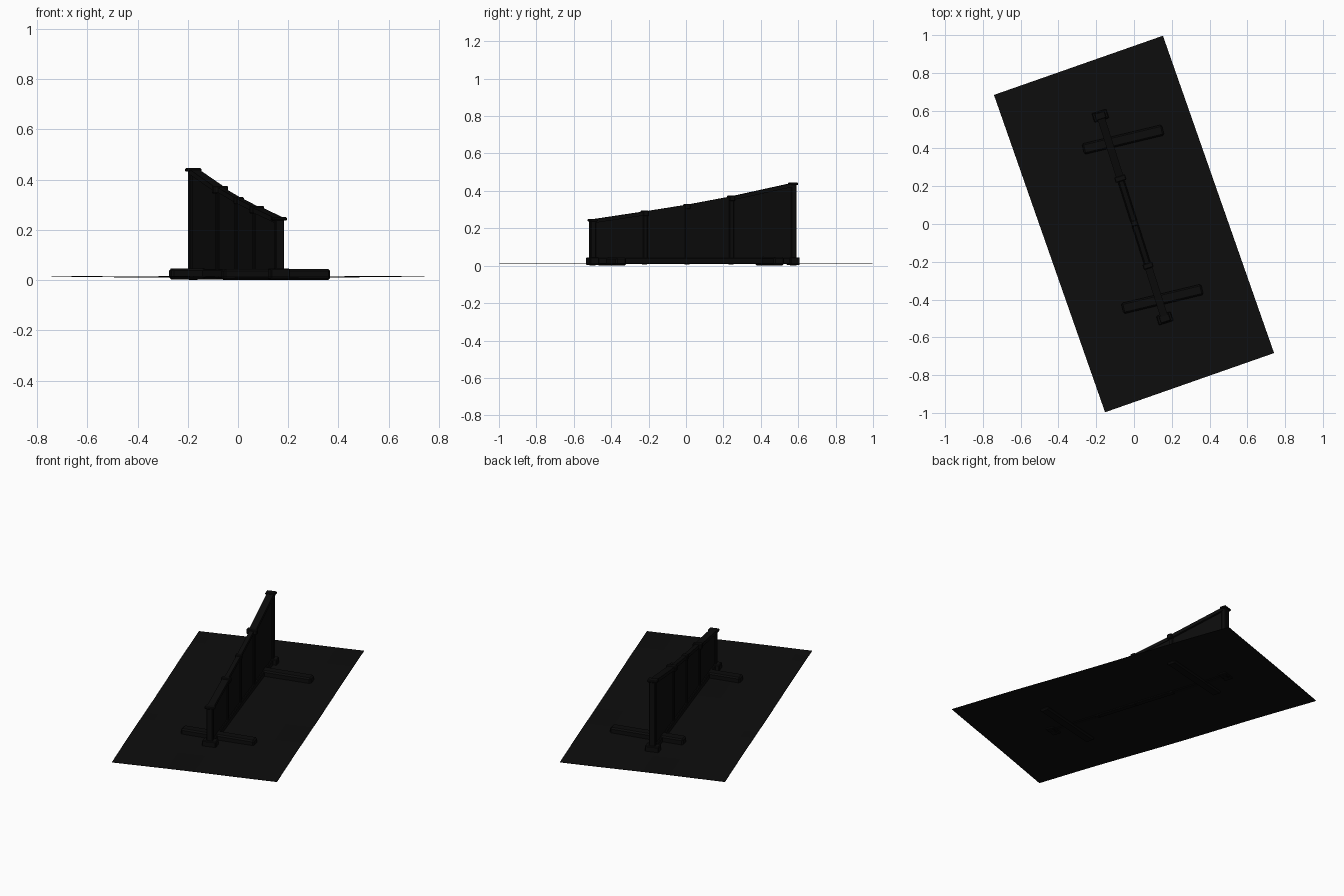
import bpy, bmesh, math
from mathutils import Vector, Matrix

cube = bpy.data.objects.get("Cube")
if cube:
    bpy.data.objects.remove(cube, do_unlink=True)


def material(name, value):
    m = bpy.data.materials.new(name)
    m.use_nodes = True
    col = (value, value, value, 1)
    m.diffuse_color = col
    m.node_tree.nodes["Principled BSDF"].inputs["Base Color"].default_value = col
    return m


GROUND = material("black ground", 0.004)
WOOD = material("black wood", 0.0035)

# Wall line on the ground, from its tall back end to its low front end
BACK, FRONT = Vector((-0.178, 0.573)), Vector((0.163, -0.5))
ALONG = (FRONT - BACK).normalized()
LENGTH = (FRONT - BACK).length
TURN = Matrix.Translation((BACK.x, BACK.y, 0)) @ Matrix.Rotation(
    math.atan2(ALONG.y, ALONG.x), 4, "Z")

# Top edge as (fraction along the wall, height)
TOP = [(0, 0.435), (0.31, 0.362), (0.53, 0.318), (0.74, 0.282), (1, 0.24)]


def top_at(f):
    for (a, za), (b, zb) in zip(TOP, TOP[1:]):
        if f <= b:
            return za + (zb - za) * (f - a) / (b - a)
    return TOP[-1][1]


def add(name, bm, mat, matrix):
    bmesh.ops.recalc_face_normals(bm, faces=bm.faces)
    me = bpy.data.meshes.new(name)
    bm.to_mesh(me)
    bm.free()
    me.materials.append(mat)
    ob = bpy.data.objects.new(name, me)
    ob.matrix_world = matrix
    bpy.context.collection.objects.link(ob)
    return ob


def box(name, center, size, matrix=TURN, bevel=0.004):
    bm = bmesh.new()
    bmesh.ops.create_cube(bm, size=1)
    bmesh.ops.scale(bm, vec=size, verts=bm.verts)
    bmesh.ops.translate(bm, vec=center, verts=bm.verts)
    bmesh.ops.bevel(bm, geom=bm.edges[:], offset=bevel, segments=1, affect="EDGES")
    return add(name, bm, WOOD, matrix)


def slab(name, outline, half):
    """Extrude an outline in the wall plane to both sides of the wall line."""
    bm = bmesh.new()
    face = bm.faces.new([bm.verts.new((s, -half, z)) for s, z in outline])
    new = bmesh.ops.extrude_face_region(bm, geom=[face])["geom"]
    verts = [v for v in new if isinstance(v, bmesh.types.BMVert)]
    bmesh.ops.translate(bm, vec=(0, 2 * half, 0), verts=verts)
    return add(name, bm, WOOD, TURN)


# Ground sheet, slightly uneven
bm = bmesh.new()
bmesh.ops.create_grid(bm, x_segments=12, y_segments=24, size=1)
for v in bm.verts:
    v.co.x *= 0.474
    v.co.y *= 0.89
    v.co.z = 0.014 + 0.0015 * math.sin(7 * v.co.x + 2) * math.cos(6 * v.co.y)
ground = add("ground_sheet", bm, GROUND, Matrix.Rotation(math.radians(19.3), 4, "Z"))
mod = ground.modifiers.new("thickness", "SOLIDIFY")
mod.thickness = 0.002

# Thin panel filling the wall
edge = [(f * LENGTH, z) for f, z in TOP]
slab("wall_panel", [(0, 0.01), (LENGTH, 0.01)] + edge[::-1], 0.008)

# Sloping cap rail, broad at both ends and narrow in the middle
def cap(name, f0, f1, half):
    fs = [f0] + [f for f, z in TOP if f0 < f < f1] + [f1]
    upper = [(f * LENGTH, top_at(f) + 0.008) for f in fs]
    lower = [(f * LENGTH, top_at(f) - 0.012) for f in fs]
    slab(name, upper + lower[::-1], half)


cap("back_cap_rail", 0, 0.31, 0.02)
cap("middle_cap_rail", 0.31, 0.74, 0.012)
cap("front_cap_rail", 0.74, 1, 0.02)

# Bottom rail
box("bottom_rail", (LENGTH / 2, 0, 0.025), (LENGTH, 0.036, 0.034))

# End posts with cap plates and base blocks
for name, f in (("back", 0), ("front", 1)):
    s, h = f * LENGTH, top_at(f)
    box(name + "_post", (s, 0, h / 2), (0.03, 0.036, h))
    box(name + "_post_cap", (s, 0, h + 0.003), (0.04, 0.058, 0.014))
    box(name + "_base_block", (s, 0, 0.024), (0.05, 0.08, 0.042))

# Upright ribs, with collars over the cap rail
for name, f, wide in (("back", 0.31, 0.06), ("middle", 0.53, 0.036), ("front", 0.74, 0.054)):
    s, h = f * LENGTH, top_at(f)
    box(name + "_rib", (s, 0, h / 2), (0.026, 0.03, h - 0.012))
    box(name + "_collar", (s, 0, h - 0.002), (0.03, wide, 0.03))

# Cross feet under the wall
for name, x, y, z in (("back_foot", -0.058, 0.447, 0.026), ("front_foot", 0.15, -0.397, 0.024)):
    place = Matrix.Translation((x, y, 0)) @ Matrix.Rotation(math.radians(13.5), 4, "Z")
    box(name, (0, 0, z - 0.002), (0.435, 0.058, 0.044), place, 0.008)
